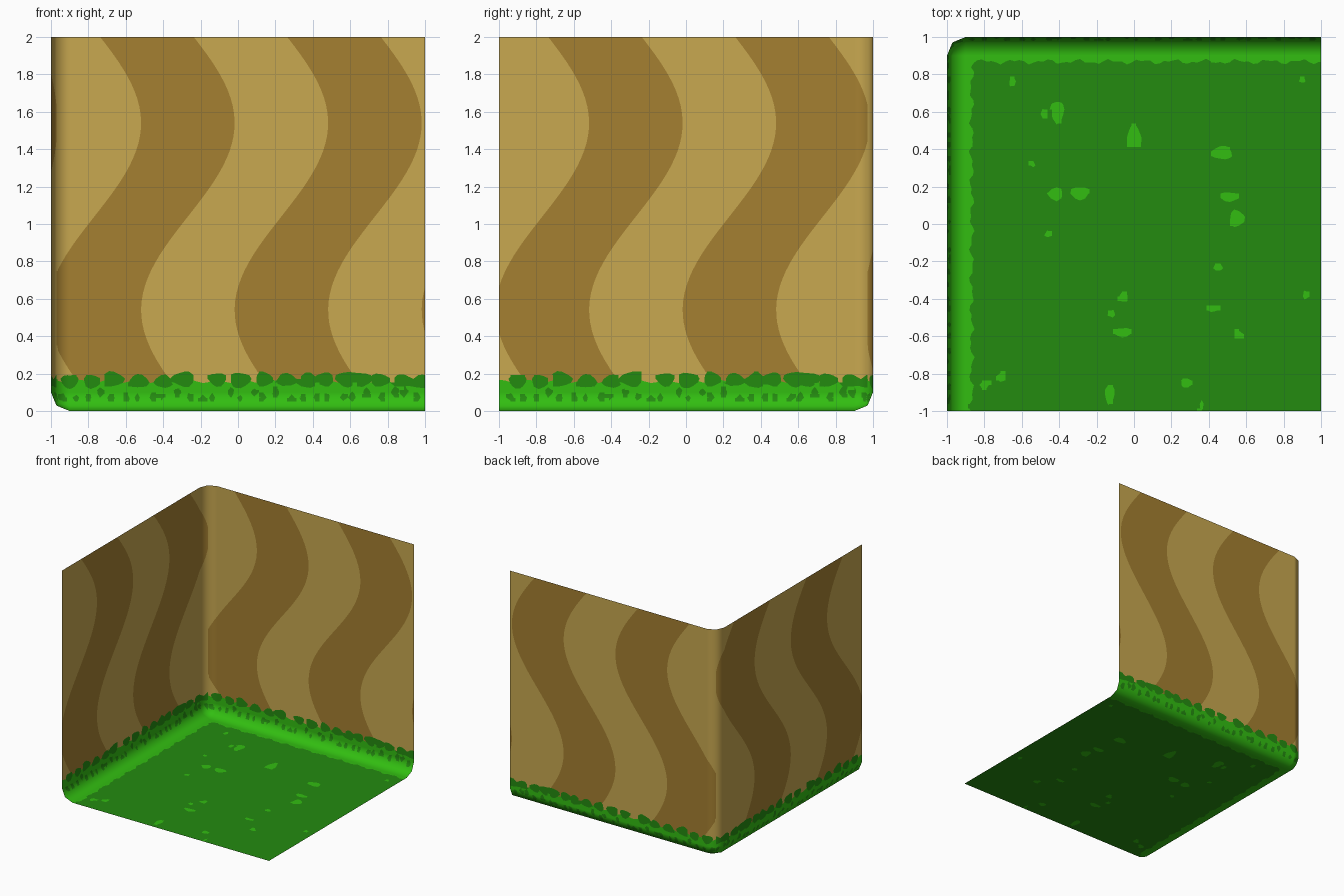
import bpy, bmesh, math, random
from mathutils import Vector

if "Cube" in bpy.data.objects:
    bpy.data.objects.remove(bpy.data.objects["Cube"])

random.seed(4)
R = 0.1  # rounding between floor and walls


def material(name, rgb):
    m = bpy.data.materials.new(name)
    lin = [((c / 255 + 0.055) / 1.055) ** 2.4 if c > 10 else c / 255 / 12.92 for c in rgb]
    m.diffuse_color = (*lin, 1)
    m.use_nodes = True
    m.node_tree.nodes["Principled BSDF"].inputs["Base Color"].default_value = m.diffuse_color
    return m


bright = material("bright green", (50, 190, 17))
deep = material("deep green", (36, 139, 16))
sand = material("light sand", (200, 168, 80))
ochre = material("dark sand", (165, 128, 49))

# Grass tufts along the wall edge: position, height, half width, half height
tufts = [(u, random.uniform(0.155, 0.172), random.uniform(0.045, 0.062), random.uniform(0.033, 0.042))
         for u in (-0.9, -0.78, -0.67, -0.53, -0.4, -0.29, -0.11, 0.01, 0.14,
                   0.26, 0.37, 0.46, 0.58, 0.66, 0.76, 0.88, 0.98)]
# Small spots below the tufts
tufts += [(-0.94 + 0.068 * i + random.uniform(-0.015, 0.015), random.choice((0.068, 0.075, 0.1)),
           random.uniform(0.014, 0.022), random.uniform(0.018, 0.028)) for i in range(29)]
# Bright patches on the floor: x, y, half width, half depth
patches = [(-0.41, 0.6, 0.036, 0.06), (-0.48, 0.59, 0.022, 0.025), (-0.65, 0.76, 0.017, 0.03),
           (0, 0.465, 0.038, 0.06), (0.47, 0.38, 0.058, 0.035), (-0.42, 0.16, 0.04, 0.036),
           (-0.29, 0.165, 0.05, 0.035), (0.51, 0.145, 0.055, 0.025), (0.55, 0.03, 0.04, 0.045),
           (0.45, -0.23, 0.026, 0.022), (-0.055, -0.39, 0.024, 0.03), (-0.12, -0.48, 0.022, 0.02),
           (-0.06, -0.58, 0.05, 0.025), (0.42, -0.455, 0.032, 0.015), (0.56, -0.59, 0.022, 0.02),
           (0.92, -0.38, 0.017, 0.026), (0.9, 0.77, 0.017, 0.017), (-0.71, -0.82, 0.024, 0.026),
           (-0.8, -0.86, 0.026, 0.022), (-0.13, -0.91, 0.026, 0.055), (0.28, -0.85, 0.03, 0.028),
           (0.36, -0.97, 0.014, 0.03), (-0.46, -0.055, 0.022, 0.018), (-0.54, 0.32, 0.016, 0.016)]


def blobs(a, b, shapes):
    """Positive inside any of the slightly wobbly ellipses."""
    best = -1
    for i, (ca, cb, ra, rb) in enumerate(shapes):
        p, q = (a - ca) / ra, (b - cb) / rb
        if abs(p) < 2 and abs(q) < 2:
            wobble = 0.12 * math.sin(3 * math.atan2(q, p) + i)
            best = max(best, 1 - math.hypot(p, q) + wobble)
    return best


def along(p):
    """Distance along the wall that p lies on."""
    return p.x if p.x > -p.y else p.y


def stripe_field(p):
    wave = 0.25 * math.sin(math.pi * (p.z - 1.04))
    return math.sin(2 * math.pi * (along(p) + 0.768 - wave))


def edge_field(p):
    return 0.158 + 0.008 * math.sin(43 * along(p)) - p.z


def deep_field(p):
    if p.z > 0.035:
        return blobs(along(p), p.z, tufts)

    def ragged(t):
        return 0.868 + 0.009 * math.sin(37 * t) + 0.007 * math.sin(83 * t + 1)
    return min((p.x + ragged(p.y)) * 25, (ragged(p.x) - p.y) * 25, -blobs(p.x, p.y, patches))


def cut(bm, field, low, high):
    """Cut the mesh along the zero line of a field between two heights."""
    value = {v: field(v.co) for v in bm.verts if low <= v.co.z <= high}
    new = []
    for e in bm.edges[:]:
        a, b = e.verts
        if a in value and b in value and (value[a] > 0) != (value[b] > 0):
            t = value[a] / (value[a] - value[b])
            new.append(bmesh.utils.edge_split(e, a, min(max(t, 0.02), 0.98))[1])
    bmesh.ops.connect_verts(bm, verts=new)


# Box with three rounded edges meeting at the back left corner, opened up
bm = bmesh.new()
bmesh.ops.create_cube(bm, size=2)
bmesh.ops.translate(bm, vec=(0, 0, 1), verts=bm.verts)
corner = next(v for v in bm.verts if (v.co - Vector((-1, 1, 0))).length < 0.01)
bmesh.ops.bevel(bm, geom=corner.link_edges[:], offset=R, offset_type='OFFSET',
                segments=2, profile=0.5, affect='EDGES')
bm.normal_update()
bmesh.ops.delete(bm, context='FACES', geom=[
    f for f in bm.faces if f.normal.x > 0.9 or f.normal.y < -0.9 or f.normal.z > 0.9])
bmesh.ops.reverse_faces(bm, faces=bm.faces[:])

# Slice into a grid, finer where the grass is
heights = [0.012 + 0.02 * i for i in range(12)] + [0.27 + 0.04 * i for i in range(43)]
steps = [-0.988 + 0.025 * i for i in range(80)]
for axis, places in ((0, steps), (1, [-s for s in steps]), (2, heights)):
    normal = Vector((0, 0, 0))
    normal[axis] = 1
    for s in places:
        bmesh.ops.bisect_plane(bm, geom=bm.verts[:] + bm.edges[:] + bm.faces[:],
                               plane_co=normal * s, plane_no=normal, dist=1e-5)

# Cut the painted shapes and colour the faces by the same rules
cut(bm, deep_field, -1, 0.26)
cut(bm, edge_field, 0.1, 0.26)
cut(bm, stripe_field, 0.11, 3)
for f in bm.faces:
    c = f.calc_center_median()
    f.smooth = True
    if c.z < 0.26 and deep_field(c) > 0:
        f.material_index = 1
    elif edge_field(c) > 0:
        f.material_index = 0
    else:
        f.material_index = 3 if stripe_field(c) > 0 else 2


def rounded_normal(p):
    inner = Vector((max(p.x, R - 1), min(p.y, 1 - R), max(p.z, R)))
    return (inner - p).normalized()


def make_part(name, first, mats):
    """Keep the faces of two neighbouring colours as one object."""
    part = bm.copy()
    bmesh.ops.delete(part, context='FACES', geom=[
        f for f in part.faces if f.material_index not in (first, first + 1)])
    for f in part.faces:
        f.material_index -= first
    mesh = bpy.data.meshes.new(name)
    part.to_mesh(mesh)
    part.free()
    for m in mats:
        mesh.materials.append(m)
    mesh.normals_split_custom_set_from_vertices([rounded_normal(v.co) for v in mesh.vertices])
    bpy.context.collection.objects.link(bpy.data.objects.new(name, mesh))


make_part("grass_floor", 0, (bright, deep))
make_part("striped_sand_walls", 2, (sand, ochre))
bm.free()
